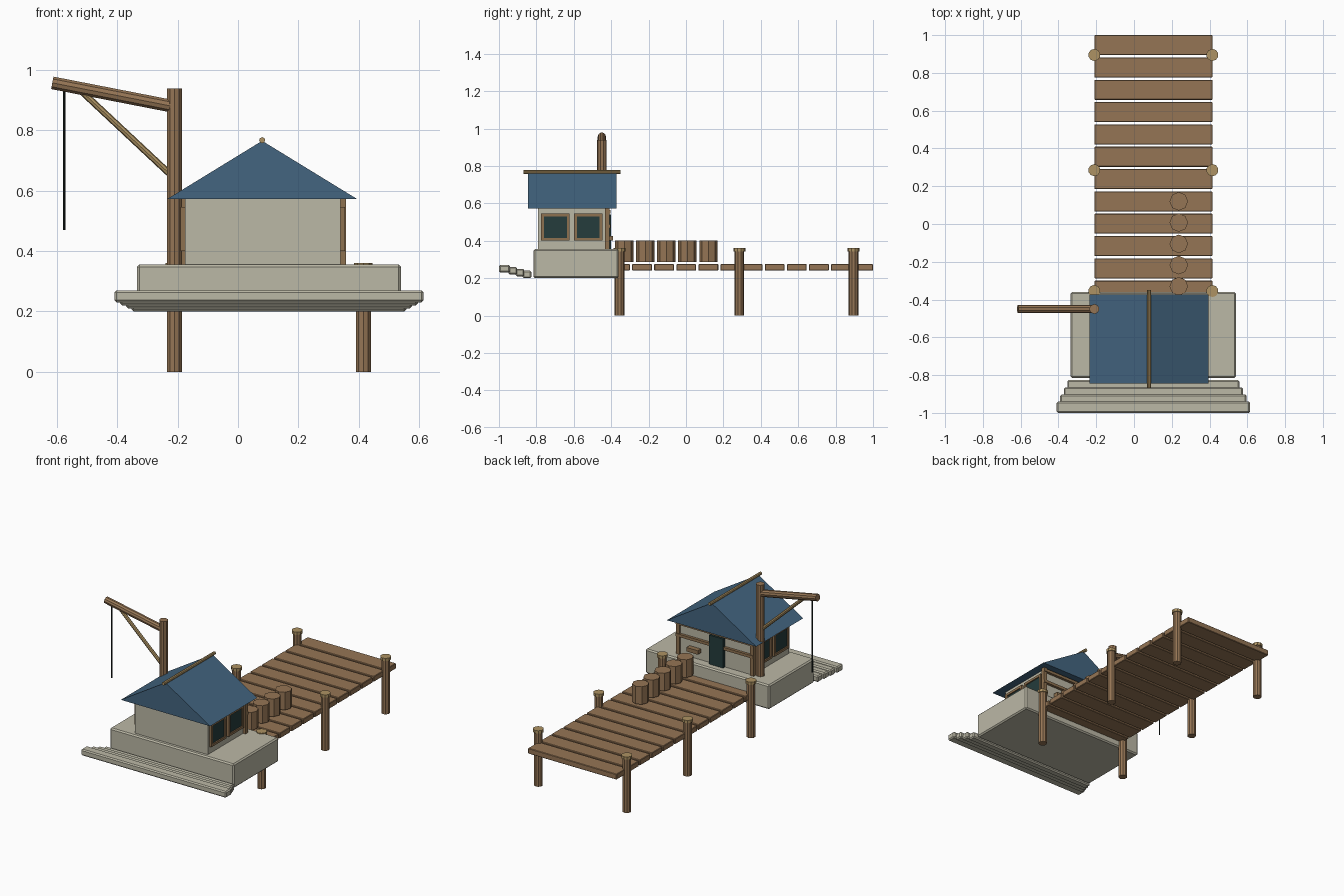
import bpy, bmesh, math
from mathutils import Vector

if "Cube" in bpy.data.objects:
    bpy.data.objects.remove(bpy.data.objects["Cube"])


def material(name, rgb):
    m = bpy.data.materials.new(name)
    m.diffuse_color = (*rgb, 1)
    m.use_nodes = True
    m.node_tree.nodes["Principled BSDF"].inputs["Base Color"].default_value = m.diffuse_color
    return m


WOOD = material("plank brown", (0.30, 0.178, 0.09))
TAN = material("light tan wood", (0.42, 0.29, 0.125))
FRAME = material("frame brown", (0.27, 0.165, 0.08))
STONE = material("pale stone", (0.50, 0.48, 0.38))
ROOF = material("slate blue", (0.056, 0.13, 0.215))
GLASS = material("dark teal glass", (0.018, 0.045, 0.045))
ROPE = material("dark rope", (0.012, 0.02, 0.018))


def finish(name, bm, mat):
    bmesh.ops.recalc_face_normals(bm, faces=bm.faces[:])
    mesh = bpy.data.meshes.new(name)
    bm.to_mesh(mesh)
    bm.free()
    mesh.materials.append(mat)
    ob = bpy.data.objects.new(name, mesh)
    bpy.context.collection.objects.link(ob)
    return ob


def box(name, x, y, z, mat, bevel=0.0):
    """Box from three (low, high) ranges."""
    bm = bmesh.new()
    bmesh.ops.create_cube(bm, size=1)
    for v in bm.verts:
        v.co = [r[0] + (c + 0.5) * (r[1] - r[0]) for c, r in zip(v.co, (x, y, z))]
    ob = finish(name, bm, mat)
    if bevel:
        mod = ob.modifiers.new("edge", "BEVEL")
        mod.width = bevel
        mod.segments = 1
    return ob


def rod(name, a, b, r, mat, sides=8):
    """Cylinder between two points."""
    a, b = Vector(a), Vector(b)
    bm = bmesh.new()
    bmesh.ops.create_cone(bm, cap_ends=True, segments=sides, radius1=r, radius2=r,
                          depth=(b - a).length)
    ob = finish(name, bm, mat)
    ob.location = (a + b) / 2
    ob.rotation_mode = 'QUATERNION'
    ob.rotation_quaternion = Vector((0, 0, 1)).rotation_difference(b - a)
    return ob


# Dock planks
for i in range(12):
    y = 0.947 - i * 0.1182
    box("dock_plank", (-0.21, 0.415), (y - 0.053, y + 0.053), (0.24, 0.275), WOOD, 0.003)

# Dock posts with caps
for x in (-0.21, 0.415):
    for y in (-0.355, 0.285, 0.895):
        rod("dock_post", (x, y, 0), (x, y, 0.342), 0.026, WOOD, 10)
        rod("post_cap", (x, y, 0.342), (x, y, 0.36), 0.032, TAN, 10)

# Row of stumps along the dock
for i in range(5):
    y = 0.12 - i * 0.1125
    rod("stump", (0.237, y, 0.287), (0.237, y, 0.4), 0.049, WOOD)

# Stone base
box("stone_base", (-0.335, 0.54), (-0.815, -0.36), (0.2, 0.355), STONE, 0.008)

# Stone steps, widening outwards
for i in range(4):
    y, z, w = -0.853 - i * 0.038, 0.2 + i * 0.01, 0.455 + i * 0.019
    y1 = y - 0.033 if i == 3 else y - 0.02
    box("stone_step", (0.1025 - w, 0.1025 + w), (y1, y + 0.026), (z, z + 0.04), STONE, 0.007)

# Cabin walls
box("cabin_walls", (-0.175, 0.34), (-0.79, -0.422), (0.35, 0.575), STONE)

# Side windows: four frame bars around a glass pane
for wall, d in ((-0.175, -1), (0.34, 1)):
    depth = tuple(sorted((wall, wall + d * 0.015)))
    pane = tuple(sorted((wall, wall + d * 0.007)))
    for yc in (-0.698, -0.523):
        h, t = 0.076, 0.015
        box("window_glass", pane, (yc - h + t, yc + h - t), (0.415, 0.53), GLASS)
        for s in (-1, 1):
            edge = sorted((yc + s * h, yc + s * (h - t)))
            box("window_side", depth, edge, (0.4, 0.545), FRAME)
        for z in (0.4, 0.53):
            box("window_rail", depth, (yc - h + t, yc + h - t), (z, z + t), FRAME)

# Timber frame on the dock side
for x in (-0.178, 0.345):
    box("corner_post", (x - 0.012, x + 0.012), (-0.434, -0.41), (0.35, 0.572), FRAME)
for z in (0.478, 0.555):
    box("wall_rail", (-0.19, 0.357), (-0.424, -0.405), (z - 0.009, z + 0.009), FRAME)

# Door and small shelf on the dock side
box("door", (0.02, 0.12), (-0.424, -0.402), (0.355, 0.54), GLASS)
box("shelf", (0.19, 0.27), (-0.424, -0.39), (0.4, 0.425), FRAME)

# Gable roof, solid prism
bm = bmesh.new()
section = ((-0.235, 0.572), (0.395, 0.572), (0.08, 0.765))
gable = bm.faces.new([bm.verts.new((x, -0.845, z)) for x, z in section])
out = bmesh.ops.extrude_face_region(bm, geom=[gable], use_keep_orig=True)
moved = [g for g in out["geom"] if isinstance(g, bmesh.types.BMVert)]
bmesh.ops.translate(bm, verts=moved, vec=(0, 0.473, 0))
finish("roof", bm, ROOF)
rod("ridge_pole", (0.08, -0.868, 0.767), (0.08, -0.35, 0.767), 0.01, TAN)

# Crane: mast, boom, brace and hanging rope
CY = -0.45
rod("crane_mast", (-0.21, CY, 0.35), (-0.21, CY, 0.938), 0.026, WOOD, 10)
rod("crane_boom", (-0.615, CY, 0.957), (-0.21, CY, 0.878), 0.022, WOOD, 10)
rod("crane_brace", (-0.525, CY, 0.935), (-0.215, CY, 0.645), 0.011, TAN)
rod("crane_rope", (-0.576, CY, 0.945), (-0.576, CY, 0.47), 0.004, ROPE, 6)
